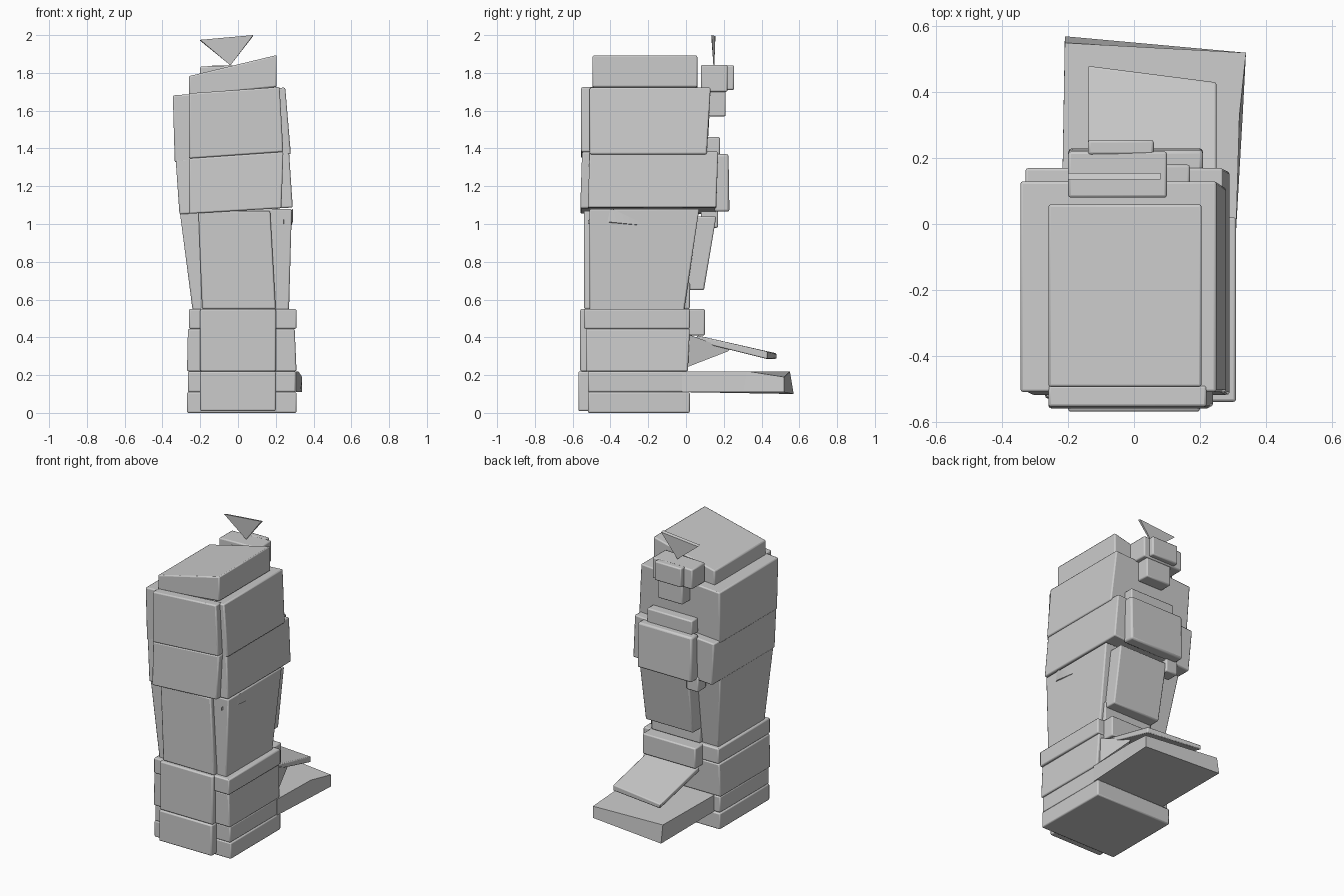
import bpy, bmesh

grey = bpy.data.materials.new("concrete_grey")
grey.diffuse_color = (0.6, 0.6, 0.6, 1)


def finish(name, verts, faces, bevel=0.0):
    me = bpy.data.meshes.new(name)
    me.from_pydata(verts, [], faces)
    bm = bmesh.new()
    bm.from_mesh(me)
    bmesh.ops.recalc_face_normals(bm, faces=bm.faces)
    bm.to_mesh(me)
    bm.free()
    me.materials.append(grey)
    ob = bpy.data.objects.new(name, me)
    bpy.context.collection.objects.link(ob)
    if bevel:
        m = ob.modifiers.new("rounded_edges", 'BEVEL')
        m.width, m.segments = bevel, 2
    bpy.ops.object.select_all(action='DESELECT')
    ob.select_set(True)
    bpy.context.view_layer.objects.active = ob
    bpy.ops.object.shade_smooth_by_angle(angle=0.6)
    return ob


def corners(r):
    x0, x1, y0, y1 = r
    return [(x0, y0), (x1, y0), (x1, y1), (x0, y1)]


def prism(name, low, high, bevel=0.0):
    """Solid between two rings of 3D points."""
    n = len(low)
    faces = [list(range(n)), list(range(n, 2 * n))]
    faces += [[i, (i + 1) % n, n + (i + 1) % n, n + i] for i in range(n)]
    return finish(name, low + high, faces, bevel)


def block(name, rect, z0, z1, top=None, tilt=(0, 0), bevel=0.008):
    """Tapered block; tilt is the rise per unit x of its bottom and top."""
    low = [(x, y, z0 + tilt[0] * x) for x, y in corners(rect)]
    high = [(x, y, z1 + tilt[1] * x) for x, y in corners(top or rect)]
    return prism(name, low, high, bevel)


# Base: stacked slabs
block("base_slab_1", (-0.27, 0.31, -0.52, 0.02), 0.0, 0.11)
block("base_slab_2", (-0.265, 0.305, -0.52, 0.01), 0.11, 0.22)
block("base_slab_3", (-0.27, 0.31, -0.53, 0.01), 0.22, 0.445, (-0.265, 0.30, -0.53, 0.02))
block("base_slab_4", (-0.26, 0.31, -0.54, 0.02), 0.445, 0.55)
block("base_front_lower", (-0.20, 0.20, -0.57, -0.50), 0.01, 0.22)
block("base_front_upper", (-0.20, 0.20, -0.56, -0.50), 0.22, 0.55)

# Shaft, wider at the top
block("shaft", (-0.24, 0.27, -0.51, -0.01), 0.54, 1.08, (-0.31, 0.285, -0.51, 0.07))
block("shaft_front", (-0.19, 0.20, -0.54, -0.49), 0.55, 1.07, (-0.21, 0.17, -0.54, -0.49))

# Middle band and upper block, both slightly tilted
block("band", (-0.31, 0.29, -0.52, 0.16), 1.07, 1.365, (-0.33, 0.27, -0.51, 0.17), (0.06, 0.07))
block("band_front", (-0.26, 0.23, -0.56, -0.49), 1.07, 1.365, (-0.26, 0.24, -0.55, -0.49), (0.06, 0.07))
block("upper_block", (-0.335, 0.28, -0.51, 0.11), 1.35, 1.705, (-0.345, 0.25, -0.51, 0.13), (0.07, 0.07))
block("upper_front", (-0.26, 0.24, -0.555, -0.49), 1.365, 1.71, (-0.26, 0.22, -0.555, -0.49), (0.07, 0.07))

# Sloping cap
block("cap", (-0.26, 0.205, -0.495, 0.06), 1.705, 1.845, (-0.26, 0.205, -0.495, 0.06), (0.1, 0.24))

# Rear panels
block("rear_plate", (-0.20, 0.21, 0.15, 0.23), 1.065, 1.37, (-0.20, 0.21, 0.15, 0.225), bevel=0.012)
block("rear_plate_top", (-0.17, 0.17, 0.11, 0.18), 1.36, 1.46)
block("rear_clip", (-0.21, -0.12, 0.08, 0.17), 0.98, 1.08)
block("rear_panel", (-0.12, 0.24, -0.03, 0.095), 0.65, 1.04, (-0.13, 0.24, 0.03, 0.16))
block("rear_foot", (-0.12, 0.25, -0.06, 0.02), 0.55, 0.69)
block("rear_sill", (-0.14, 0.26, 0.0, 0.10), 0.41, 0.55)

# Small box at the rear of the top
block("rear_box", (-0.20, 0.10, 0.08, 0.22), 1.70, 1.84, tilt=(0, 0.03))
block("rear_box_face", (-0.14, 0.06, 0.21, 0.255), 1.71, 1.84)
block("rear_box_support", (-0.12, 0.07, 0.12, 0.21), 1.57, 1.71)

# Triangular fin above the box
prism("top_fin",
      [(-0.20, 0.135, 1.975), (0.08, 0.135, 2.0), (-0.04, 0.145, 1.84)],
      [(-0.20, 0.155, 1.97), (0.08, 0.155, 1.995), (-0.04, 0.15, 1.84)])

# Sloping plate and wide platform behind the base
prism("rear_ramp",
      [(-0.14, 0.05, 0.38), (0.25, 0.05, 0.38), (0.25, 0.43, 0.285), (-0.14, 0.48, 0.285)],
      [(-0.14, 0.06, 0.41), (0.25, 0.06, 0.41), (0.25, 0.43, 0.325), (-0.14, 0.48, 0.315)], 0.006)
prism("rear_platform",
      [(-0.22, -0.02, 0.11), (0.31, -0.02, 0.11), (0.33, 0.33, 0.11), (0.34, 0.52, 0.11), (-0.21, 0.57, 0.10)],
      [(-0.22, -0.02, 0.22), (0.31, -0.02, 0.22), (0.32, 0.33, 0.22), (0.34, 0.52, 0.19), (-0.21, 0.55, 0.22)])

# Pointed wedges on the sides
prism("rear_wedge",
      [(0.05, 0.0, 0.24), (0.29, 0.0, 0.24), (0.22, 0.22, 0.325)],
      [(0.05, 0.0, 0.42), (0.29, 0.0, 0.42), (0.22, 0.23, 0.335)])
prism("side_fin",
      [(0.24, -0.52, 1.0), (0.29, -0.40, 1.01), (0.285, -0.25, 0.995)],
      [(0.24, -0.52, 1.02), (0.29, -0.39, 1.08), (0.285, -0.25, 1.015)])
